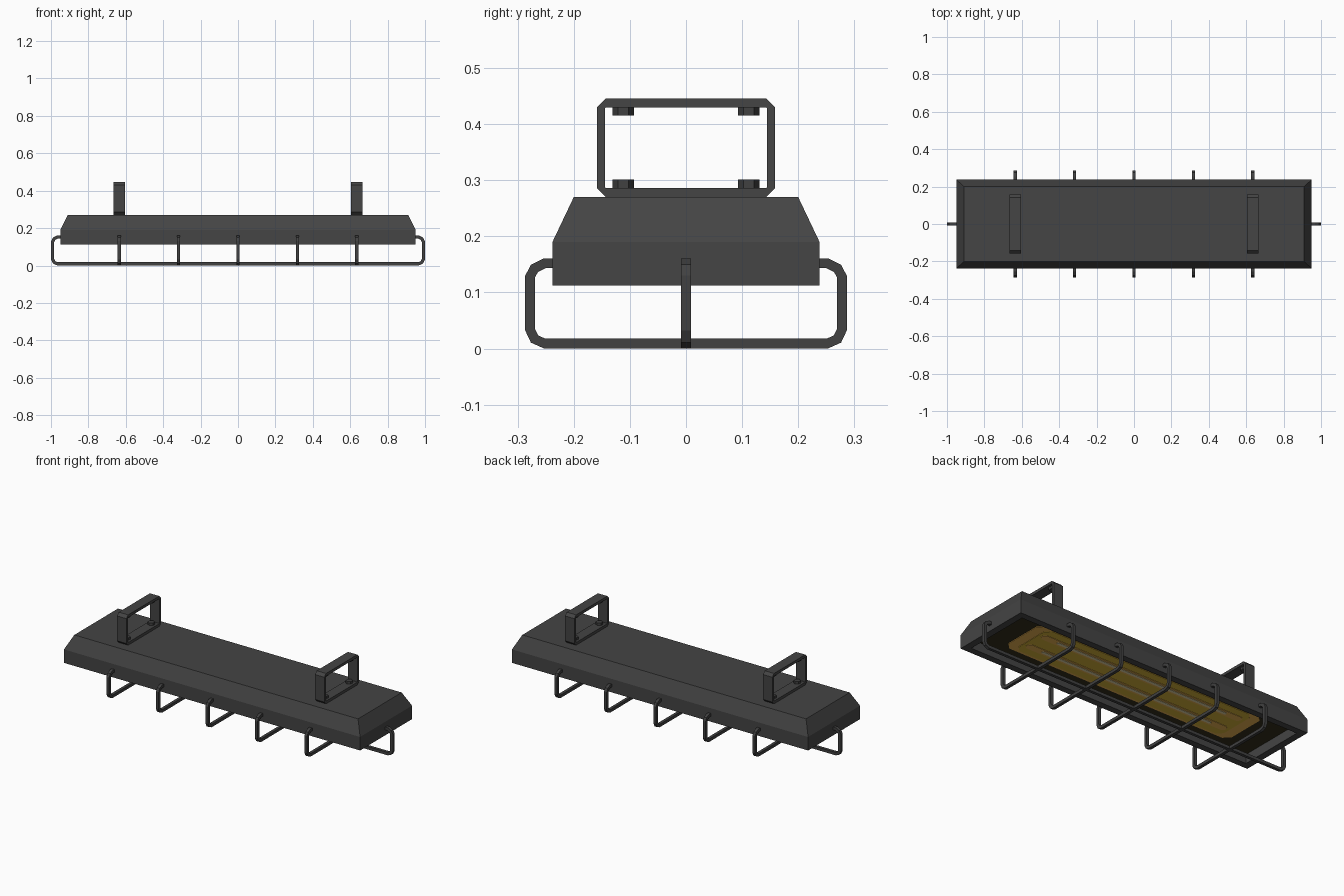
import bpy, bmesh
from mathutils import Matrix, Vector

if "Cube" in bpy.data.objects:
    bpy.data.objects.remove(bpy.data.objects["Cube"])


def material(name, rgb):
    m = bpy.data.materials.new(name)
    m.diffuse_color = (*rgb, 1)
    m.use_nodes = True
    m.node_tree.nodes["Principled BSDF"].inputs["Base Color"].default_value = m.diffuse_color
    return m


METAL = material("dark grey metal", (0.058, 0.058, 0.058))
WIRE = material("wire grey", (0.052, 0.052, 0.052))
DARK = material("dark recess", (0.032, 0.027, 0.010))
YELLOW = material("amber glow", (0.66, 0.44, 0.04))
BROWN = material("warm orange", (0.78, 0.43, 0.08))
TUBE = material("pale tube", (0.75, 0.65, 0.36))


def finish(name, bm, *mats):
    bmesh.ops.recalc_face_normals(bm, faces=bm.faces)
    me = bpy.data.meshes.new(name)
    bm.to_mesh(me)
    bm.free()
    for m in mats:
        me.materials.append(m)
    ob = bpy.data.objects.new(name, me)
    bpy.context.collection.objects.link(ob)
    return ob


def ring(bm, x, y, z):
    return [bm.verts.new((sx * x, sy * y, z))
            for sx, sy in ((-1, -1), (1, -1), (1, 1), (-1, 1))]


def bridge(bm, a, b):
    for i in range(len(a)):
        j = (i + 1) % len(a)
        bm.faces.new((a[i], a[j], b[j], b[i]))


# Housing: stacked rectangles, from the roof, over the sides, into the recess
bm = bmesh.new()
rings = [ring(bm, *s) for s in ((0.91, 0.2, 0.27), (0.95, 0.238, 0.19),
                                (0.95, 0.238, 0.112), (0.91, 0.2, 0.112),
                                (0.91, 0.2, 0.165))]
for a, b in zip(rings, rings[1:]):
    bridge(bm, a, b)
bm.faces.new(rings[0])
bm.faces.new(rings[-1]).material_index = 1
finish("housing", bm, METAL, DARK)


# Lamp panel: thin plates with clipped corners on the recess ceiling
def plate(name, x, y, yc, z, cut, mat):
    bm = bmesh.new()
    pts = [(x, y - cut), (x - cut, y), (cut - x, y), (-x, y - cut),
           (-x, cut - y), (cut - x, -y), (x - cut, -y), (x, cut - y)]
    f = bm.faces.new([bm.verts.new((px, py + yc, z)) for px, py in pts])
    ext = bmesh.ops.extrude_face_region(bm, geom=[f])["geom"]
    bmesh.ops.translate(bm, vec=(0, 0, 0.004),
                        verts=[v for v in ext if isinstance(v, bmesh.types.BMVert)])
    finish(name, bm, mat)


plate("glow_border", 0.74, 0.145, 0, 0.162, 0.035, BROWN)
plate("glow_panel", 0.68, 0.130, 0, 0.160, 0.03, YELLOW)
for side, yc in (("front", -0.06), ("back", 0.06)):
    plate(side + "_tube_halo", 0.66, 0.022, yc, 0.158, 0.015, BROWN)
    plate(side + "_tube", 0.56, 0.009, yc, 0.156, 0.006, TUBE)


# Wire guard: one bent square wire, swept along a mitred path
def guard_wire(name, half, place, h=0.0085):
    side = [(half - 0.01, 0.152), (half + 0.014, 0.152), (half + 0.032, 0.143),
            (half + 0.04, 0.128), (half + 0.04, 0.034), (half + 0.032, 0.017),
            (half + 0.014, 0.009)]
    path = [Vector(p) for p in side + [(-u, z) for u, z in reversed(side)]]
    bm = bmesh.new()
    sections = []
    for i, p in enumerate(path):
        d0 = (p - path[max(i - 1, 0)]).normalized()
        d1 = (path[min(i + 1, len(path) - 1)] - p).normalized()
        d = (d0 + d1).normalized()
        step = Vector((-d.y, d.x)) * h / max(d.dot(d0), d.dot(d1))
        sections.append([bm.verts.new(place(*(p + step * s), w * h))
                         for s, w in ((-1, -1), (1, -1), (1, 1), (-1, 1))])
    for a, b in zip(sections, sections[1:]):
        bridge(bm, a, b)
    bm.faces.new(sections[0])
    bm.faces.new(sections[-1])
    finish(name, bm, WIRE)


for i in range(-2, 3):
    guard_wire(f"cross_wire_{i + 3}", 0.238, lambda u, z, w: (i * 0.3175 + w, u, z))
guard_wire("long_wire", 0.951, lambda u, z, w: (u, w, z))


# Mounting brackets: chamfered rectangular loops with hex bolts inside
def outline(y, z0, z1, c):
    return [(y, z0 + c), (y, z1 - c), (y - c, z1), (c - y, z1),
            (-y, z1 - c), (-y, z0 + c), (c - y, z0), (y - c, z0)]


for side, xc in (("left", -0.635), ("right", 0.635)):
    bm = bmesh.new()
    outer, inner = outline(0.159, 0.27, 0.446, 0.016), outline(0.144, 0.286, 0.43, 0.001)
    loops = [[bm.verts.new((xc + dx, y, z)) for y, z in pts]
             for dx, pts in ((-0.03, outer), (0.03, outer), (0.03, inner), (-0.03, inner))]
    for k in range(4):
        bridge(bm, loops[k], loops[(k + 1) % 4])
    finish(side + "_bracket", bm, METAL)

    bm = bmesh.new()
    for y in (-0.112, 0.112):
        for z in (0.293, 0.423):
            bmesh.ops.create_cone(bm, cap_ends=True, segments=6, radius1=0.019,
                                  radius2=0.019, depth=0.016,
                                  matrix=Matrix.Translation((xc, y, z)))
    finish(side + "_bracket_bolts", bm, WIRE)
